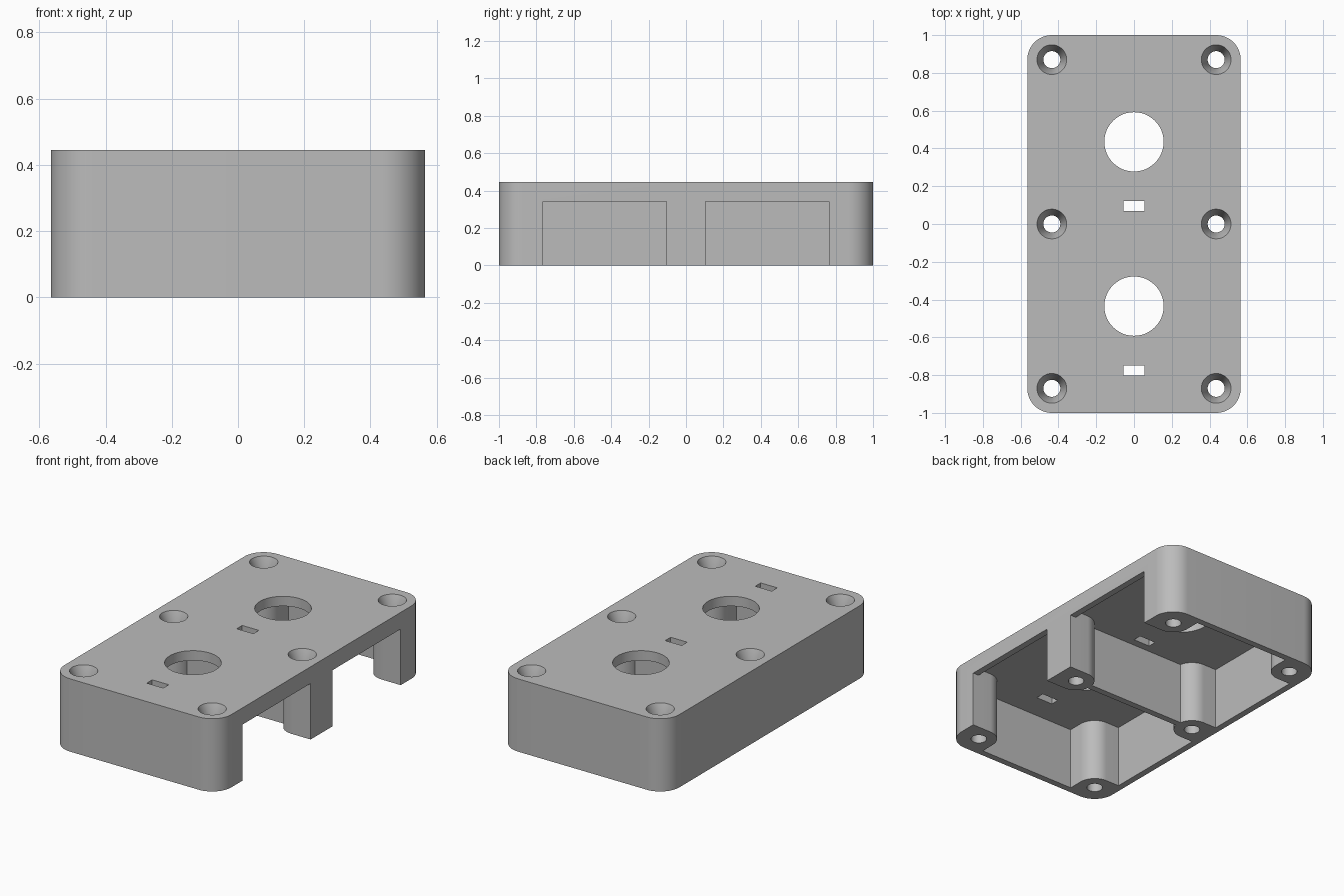
import bpy, bmesh
from math import sin, cos, asin, pi

cube = bpy.data.objects.get("Cube")
if cube:
    bpy.data.objects.remove(cube, do_unlink=True)

HX, HY, H = 0.565, 1.0, 0.445      # outer half sizes and height
WALL, CEIL = 0.04, 0.385           # wall thickness, underside of top plate
SX, SY = 0.435, 0.87               # screw post spacing
CORNER, POST = 0.13, 0.105         # outer corner radius, post radius
WEB = 0.02                         # half thickness of the centre divider

grey = bpy.data.materials.new("plain grey")
grey.use_nodes = True
colour = (0.5, 0.5, 0.5, 1)
grey.diffuse_color = colour
grey.node_tree.nodes["Principled BSDF"].inputs["Base Color"].default_value = colour


def arc(cx, cy, r, a0, a1, n=16):
    return [(cx + r * cos(a0 + (a1 - a0) * i / n),
             cy + r * sin(a0 + (a1 - a0) * i / n)) for i in range(n + 1)]


def prism(name, outline, z0, z1):
    """Extrude a closed outline from z0 to z1."""
    bm = bmesh.new()
    base = bm.faces.new([bm.verts.new((x, y, z0)) for x, y in outline])
    top = bmesh.ops.extrude_face_region(bm, geom=[base])["geom"]
    verts = [v for v in top if isinstance(v, bmesh.types.BMVert)]
    bmesh.ops.translate(bm, verts=verts, vec=(0, 0, z1 - z0))
    return finish(name, bm)


def cone(name, x, y, z0, z1, r0, r1):
    bm = bmesh.new()
    bmesh.ops.create_cone(bm, cap_ends=True, segments=48, radius1=r0,
                          radius2=r1, depth=z1 - z0)
    bmesh.ops.translate(bm, verts=bm.verts, vec=(x, y, (z0 + z1) / 2))
    return finish(name, bm)


def box(name, x0, x1, y0, y1, z0, z1):
    return prism(name, [(x0, y0), (x1, y0), (x1, y1), (x0, y1)], z0, z1)


def finish(name, bm):
    bmesh.ops.recalc_face_normals(bm, faces=bm.faces)
    mesh = bpy.data.meshes.new(name)
    bm.to_mesh(mesh)
    bm.free()
    mesh.materials.append(grey)
    ob = bpy.data.objects.new(name, mesh)
    bpy.context.collection.objects.link(ob)
    return ob


# Outer block with rounded vertical corners
outline = []
for k, (sx, sy) in enumerate([(1, 1), (-1, 1), (-1, -1), (1, -1)]):
    outline += arc(sx * (HX - CORNER), sy * (HY - CORNER), CORNER,
                   k * pi / 2, (k + 1) * pi / 2)
body = prism("enclosure_body", outline, 0, H)

# Half outline of one compartment, notched around the screw posts
lean = asin(WEB / POST)
half = arc(SX, 0, POST, pi - lean, pi / 2)
half += [(HX - WALL, POST), (HX - WALL, SY - POST)]
half += arc(SX, SY, POST, -pi / 2, -pi)
half += [(SX - POST, HY - WALL)]
compartment = half + [(-x, y) for x, y in reversed(half)]

cutters = []
for side in (1, -1):
    cutters.append(prism("compartment_cutter",
                         [(x, side * y) for x, y in compartment], -0.1, CEIL))
    # Openings through one long wall
    ya, yb = sorted((side * POST, side * (SY - POST)))
    cutters.append(box("side_opening_cutter", HX - 0.08, HX + 0.1,
                       ya, yb, -0.1, 0.343))
    # Large round hole and small slot in the top plate
    y = side * SY / 2
    cutters.append(cone("round_hole_cutter", 0, y, 0.3, H + 0.1, 0.157, 0.157))
    cutters.append(box("slot_cutter", -0.056, 0.056, y - 0.367, y - 0.314,
                       0.3, H + 0.1))

# Countersunk screw holes
for sx in (-SX, SX):
    for sy in (-SY, 0, SY):
        cutters.append(cone("screw_hole_cutter", sx, sy, -0.1, H + 0.1,
                            0.045, 0.045))
        cutters.append(cone("countersink_cutter", sx, sy, H - 0.09, H + 0.001,
                            0.045, 0.079))

for c in cutters:
    mod = body.modifiers.new(c.name, "BOOLEAN")
    mod.operation, mod.solver, mod.object = "DIFFERENCE", "EXACT", c

# Bake the cuts, then remove the cutters
depsgraph = bpy.context.evaluated_depsgraph_get()
cut_mesh = bpy.data.meshes.new_from_object(body.evaluated_get(depsgraph))
body.modifiers.clear()
body.data = cut_mesh
cut_mesh.name = "enclosure_body"
for c in cutters:
    bpy.data.objects.remove(c, do_unlink=True)
cut_mesh.materials.clear()
cut_mesh.materials.append(grey)
cut_mesh.polygons.foreach_set("material_index", [0] * len(cut_mesh.polygons))

bpy.ops.object.select_all(action="DESELECT")
body.select_set(True)
bpy.context.view_layer.objects.active = body
bpy.ops.object.shade_smooth_by_angle(angle=pi / 6)
